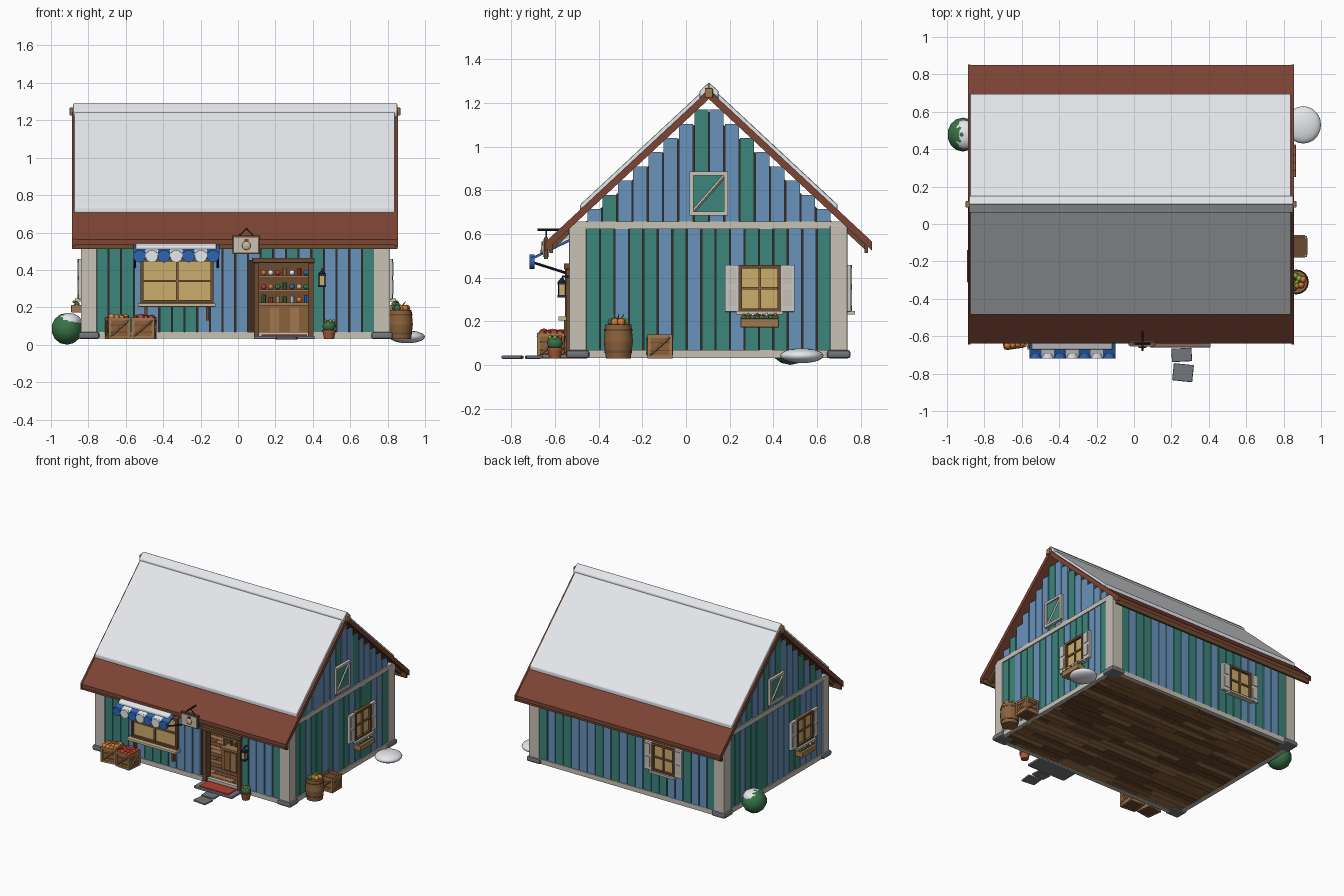
import bpy, bmesh, math, random
from mathutils import Matrix, Vector

if "Cube" in bpy.data.objects:
    bpy.data.objects.remove(bpy.data.objects["Cube"])
random.seed(4)

COL = dict(teal=(.045, .24, .2), blue=(.14, .29, .5), trim=(.58, .54, .47), roof=(.2, .058, .034),
           snow=(.78, .8, .83), wood=(.26, .12, .045), wood2=(.36, .19, .08), wood3=(.15, .07, .03),
           dark=(.05, .025, .015), glass=(.6, .42, .15), stone=(.17, .18, .2), green=(.04, .17, .06),
           red=(.45, .05, .03), orange=(.65, .2, .04), navy=(.03, .13, .45), terra=(.4, .1, .04),
           iron=(.02, .025, .04), pale=(.6, .48, .3), shutter=(.6, .6, .6), lime=(.25, .4, .05))
MATS = {}
for k, c in COL.items():
    MATS[k] = bpy.data.materials.new(k)
    MATS[k].diffuse_color = (*c, 1)
I = Matrix.Identity(4)


def add(name, bm, m, M=I, bev=0, smooth=False):
    bmesh.ops.transform(bm, matrix=M, verts=bm.verts)
    bmesh.ops.recalc_face_normals(bm, faces=bm.faces)
    for f in bm.faces:
        f.smooth = smooth and len(f.verts) < 5
    me = bpy.data.meshes.new(name)
    bm.to_mesh(me)
    bm.free()
    me.materials.append(MATS[m])
    ob = bpy.data.objects.new(name, me)
    bpy.context.collection.objects.link(ob)
    if bev:
        b = ob.modifiers.new("bevel", 'BEVEL')
        b.width, b.segments = bev, 2


def box(name, lo, hi, m, M=I, bev=0):
    bm = bmesh.new()
    bmesh.ops.create_cube(bm, size=1)
    lo, hi = Vector(lo), Vector(hi)
    T = Matrix.Translation((lo + hi) / 2) @ Matrix.Diagonal((*(hi - lo), 1))
    add(name, bm, m, M @ T, bev)


def rod(name, p, q, r, m, M=I, r2=None, seg=8):
    bm = bmesh.new()
    p, q = Vector(p), Vector(q)
    bmesh.ops.create_cone(bm, cap_ends=True, segments=seg, radius1=r, radius2=r if r2 is None else r2, depth=(q - p).length)
    R = Vector((0, 0, 1)).rotation_difference(q - p).to_matrix().to_4x4()
    add(name, bm, m, M @ Matrix.Translation((p + q) / 2) @ R, 0, seg > 8)


def ball(name, c, r, m, M=I, seg=12):
    bm = bmesh.new()
    bmesh.ops.create_uvsphere(bm, u_segments=seg, v_segments=max(6, seg // 2), radius=1)
    r = r if isinstance(r, tuple) else (r, r, r)
    add(name, bm, m, M @ Matrix.Translation(c) @ Matrix.Diagonal((*r, 1)), 0, True)


def prism(name, pts, x0, x1, m, bev=0):
    bm = bmesh.new()
    f = bm.faces.new([bm.verts.new((x0, y, z)) for y, z in pts])
    g = bmesh.ops.extrude_face_region(bm, geom=[f])
    bmesh.ops.translate(bm, vec=(x1 - x0, 0, 0), verts=[v for v in g['geom'] if isinstance(v, bmesh.types.BMVert)])
    add(name, bm, m, I, bev)


def frame(x, y, deg):
    """Local frame for a wall: -y faces outward."""
    return Matrix.Translation((x, y, 0)) @ Matrix.Rotation(math.radians(deg), 4, 'Z')


RY = .105                       # ridge position
def roof_z(y, top=1.255): return top - .93 * abs(y - RY)


def planks(name, M, u0, u1, n, z0, top, hole=None):
    w = (u1 - u0) / n
    for i in range(n):
        a, b = u0 + i * w, u0 + (i + 1) * w
        zb = z0
        if hole and b > hole[0] + .01 and a < hole[1] - .01:
            zb = hole[2]
        c = 'teal' if random.random() < .3 + .4 * (i % 2) else 'blue'
        box(name, (a + .003, -.012 - random.uniform(0, .004), zb), (b - .003, 0, top(a, b)), c, M)


# Walls: dark backing, coloured planks, gables
FR, RT, BK, LF = frame(0, -.515, 0), frame(.79, 0, 90), frame(0, .72, 180), frame(-.817, 0, -90)
flat = lambda a, b: .64
planks("front_plank", FR, -.76, .73, 22, .06, flat, (.1, .385, .45))
planks("back_plank", BK, -.73, .76, 22, .06, flat)
planks("right_plank", RT, -.46, .665, 17, .06, flat)
planks("left_plank", LF, -.665, .46, 17, .06, flat)
for s, M in ((1, RT), (-1, LF)):
    planks("gable_plank", M, s * RY - .56, s * RY + .56, 16, .65,
           lambda a, b: max(.67, 1.225 - .93 * max(abs(a - s * RY), abs(b - s * RY)) + .01))
for x0, x1, z0 in ((-.8, .1, .05), (.385, .78, .05), (.1, .385, .45)):
    box("front_backing", (x0, -.515, z0), (x1, -.5, .64), 'dark')
box("back_backing", (-.8, .705, .05), (.78, .72, .64), 'dark')
for x in (-.817, .775):
    prism("side_backing", [(-.5, .05), (.71, .05), (.71, .62), (RY, 1.16), (-.5, .62)], x, x + .015, 'dark')

# Corner posts, stone feet, sill and top beams
for x0, x1 in ((-.84, -.755), (.727, .813)):
    for y0, y1, e in ((-.535, -.457, -1), (.66, .74, 1)):
        box("corner_post", (x0, y0, .05), (x1, y1, .64), 'trim', bev=.004)
        box("stone_foot", (x0 - .014, y0 - .014, .03), (x1 + .014, y1 + .014, .068), 'stone', bev=.012)
for z0, z1 in ((.032, .068), (.622, .656)):
    for x in (-.838, .781):
        box("side_beam", (x, -.53, z0), (x + .03, .735, z1), 'trim')
    for y in (-.533, .708):
        box("long_beam", (-.83, y, z0), (.8, y + .03, z1), 'trim')

# Plank floor
nr = 26
for r in range(nr):
    y0 = -.51 + r * 1.22 / nr
    x = -.81
    while x < .78:
        e = min(.785, x + random.uniform(.25, .55))
        box("floor_plank", (x, y0, .035 + random.uniform(0, .004)), (e - .003, y0 + 1.22 / nr - .003, .052),
            random.choice(('wood', 'wood2', 'wood3')))
        x = e

# Roof, barge boards, eave boards, snow
def slope(name, s, d0, d1, top, thick, x0, x1, m, bev=0):
    y0, y1 = RY + s * d0, RY + s * d1
    a, b = roof_z(y0, top), roof_z(y1, top)
    prism(name, [(y0, a), (y1, b), (y1, b - thick), (y0, a - thick)], x0, x1, m, bev)


for s in (-1, 1):
    slope("roof_panel", s, 0, .745, 1.255, .028, -.88, .847, 'roof')
    slope("snow_blanket", s, .02, .59, 1.283, .03, -.877, .84, 'snow', .007)
    slope("ridge_snow", s, 0, .044, 1.295, .035, -.882, .852, 'snow', .006)
    for x in (-.887, .843):
        slope("barge_board", s, 0, .748, 1.26, .042, x, x + .012, 'roof')
    y = RY + s * .722
    box("eave_board", (-.887, y - .008, .513), (.853, y + .008, .548), 'wood3')
    for x in range(9):
        rx = -.82 + x * .2
        slope("rafter_tail", s, .61, .72, 1.228, .035, rx, rx + .025, 'wood3')
box("ridge_beam", (-.9, RY - .018, 1.225), (.868, RY + .018, 1.268), 'wood2', bev=.004)


# Windows
def window(M, u0, u1, z0, z1, shutters=True, flowers=True):
    box("window_glass", (u0, -.022, z0), (u1, -.005, z1), 'glass', M)
    t = .016
    for a, b, c, d in ((u0, u0 + t, z0, z1), (u1 - t, u1, z0, z1), (u0, u1, z0, z0 + t), (u0, u1, z1 - t, z1)):
        box("window_frame", (a, -.04, c), (b, -.01, d), 'wood3', M)
    uc, zc = (u0 + u1) / 2, (z0 + z1) / 2
    box("mullion", (uc - .006, -.033, z0), (uc + .006, -.01, z1), 'wood', M)
    box("mullion", (u0, -.032, zc - .006), (u1, -.01, zc + .006), 'wood', M)
    if shutters:
        for a in (u0 - .062, u1 - .002):
            box("shutter", (a, -.036, z0), (a + .064, -.014, z1), 'shutter', M, .003)
            for f in (.08, .55):
                box("shutter_panel", (a + .012, -.041, z0 + .21 * f + .01), (a + .052, -.03, z0 + .21 * f + .085), 'trim', M)
        box("window_sill", (u0 - .01, -.055, z0 - .012), (u1 + .01, -.01, z0 + .003), 'trim', M)
    if flowers:
        box("flower_box", (u0 + .01, -.075, .172), (u1 - .01, -.015, .212), 'wood2', M, .003)
        for i in range(8):
            u = u0 + .025 + i * (u1 - u0 - .05) / 7
            ball("leaf", (u, -.045, .216), .015, 'green', M, 8)
            ball("flower", (u, -.05 - .01 * (i % 2), .23), .008, ('red', 'orange', 'snow')[i % 3], M, 6)


window(RT, .24, .435, .243, .458)
window(LF, .128, .323, .243, .458)
window(BK, .235, .43, .243, .458, True, False)
window(FR, -.52, -.13, .222, .46, False, False)
box("front_sill", (-.535, -.07, .203), (-.12, -.005, .222), 'pale', FR, .003)
for x in (-.5, -.17):
    box("sill_bracket", (x, -.045, .13), (x + .015, -.01, .205), 'wood3', FR)

# Gable hatches
for s, M in ((1, RT), (-1, LF)):
    c = s * RY
    box("hatch", (c - .08, -.025, .69), (c + .08, -.01, .88), 'teal', M)
    for a, b, z0, z1 in ((-.088, -.07, .685, .885), (.07, .088, .685, .885), (-.088, .088, .685, .703), (-.088, .088, .867, .885)):
        box("hatch_frame", (c + a, -.035, z0), (c + b, -.01, z1), 'trim', M)
    rod("hatch_brace", (c - .07, -.026, .705), (c + .07, -.026, .865), .008, 'trim', M, seg=4)

# Striped awning with scallops, snow and struts
w = .46 / 7
for i in range(7):
    x, m = -.56 + i * w, ('navy', 'snow')[i % 2]
    prism("awning_stripe", [(-.53, .578), (-.712, .49), (-.712, .478), (-.53, .566)], x, x + w, m)
    rod("awning_scallop", (x + w / 2, -.718, .473), (x + w / 2, -.695, .473), w / 2, m, seg=16)
prism("awning_snow", [(-.53, .592), (-.67, .527), (-.67, .507), (-.53, .574)], -.548, -.115, 'snow', .005)
for x in (-.552, -.108):
    rod("awning_strut", (x, -.71, .472), (x, -.53, .415), .006, 'iron')

# Doorway
for x in (.085, .375):
    box("door_post", (x, -.55, .045), (x + .028, -.49, .45), 'wood3')
box("door_lintel", (.078, -.56, .438), (.41, -.49, .465), 'wood3', bev=.003)
box("door_step", (.085, -.66, .03), (.41, -.52, .048), 'stone', bev=.005)
box("door_mat", (.125, -.645, .047), (.37, -.545, .055), 'red', bev=.002)
for c, a, h in (((.255, -.7), 3, .036), ((.262, -.795), -6, .046)):
    M = frame(*c, a)
    box("stepping_stone", (-.054, -h, .028), (.054, h, .042), 'stone', M, .005)

# Shop shelf behind the doorway
box("shelf_back", (.09, -.2, .05), (.41, -.185, .47), 'wood3')
box("shelf_cabinet", (.09, -.33, .052), (.41, -.2, .21), 'wood')
box("shelf_counter", (.085, -.34, .21), (.415, -.19, .225), 'wood2')
for i in range(5):
    box("cabinet_board", (.118 + i * .053, -.338, .06), (.167 + i * .053, -.328, .2), ('wood', 'wood2')[i % 2])
for z in (.295, .37, .45):
    box("shelf_board", (.09, -.31, z - .012), (.41, -.19, z), 'wood2')
for x in (.09, .398):
    box("shelf_side", (x, -.31, .22), (x + .012, -.19, .46), 'wood')
for z in (.225, .295, .37):
    for i in range(7):
        x, m = .137 + i * .038, random.choice(('red', 'green', 'orange', 'navy', 'snow', 'pale'))
        if random.random() < .5:
            ball("shelf_good", (x, -.27, z + .015), .015, m, seg=8)
        else:
            rod("shelf_jar", (x, -.27, z), (x, -.27, z + random.uniform(.025, .045)), .012, m)

# Hanging sign
rod("sign_bracket", (.045, -.68, .62), (.045, -.5, .62), .006, 'iron')
for x in (0, .09):
    rod("sign_chain", (x, -.64, .578), (.045, -.64, .62), .003, 'iron')
box("sign_edge", (-.03, -.65, .485), (.117, -.632, .583), 'wood3')
box("sign_board", (-.021, -.656, .494), (.108, -.627, .574), 'trim')
ball("sign_lamp", (.045, -.657, .53), (.024, .008, .024), 'pale')
box("sign_lamp_base", (.035, -.662, .55), (.055, -.65, .565), 'wood3')

# Wall lantern
L = frame(.45, -.568, 0)
box("lantern_glass", (-.015, -.015, .32), (.015, .015, .37), 'glass', L)
for z in (.308, .368):
    box("lantern_plate", (-.021, -.021, z), (.021, .021, z + .012), 'iron', L)
rod("lantern_cap", (0, 0, .38), (0, 0, .4), .02, 'iron', L, .004, 4)
rod("lantern_arm", (0, 0, .405), (0, .045, .405), .005, 'iron', L)
for x in (-.016, .016):
    for y in (-.016, .016):
        rod("lantern_bar", (x, y, .315), (x, y, .37), .003, 'iron', L, seg=4)


# Crates, filled with fruit
def crate(x, y, a, s, h, fruit=None):
    M = frame(x, y, a)
    box("crate_core", (-s + .008, -s + .008, .035), (s - .008, s - .008, .03 + h - .02), 'wood3', M)
    for k in range(4):
        R = M @ Matrix.Rotation(k * math.pi / 2, 4, 'Z')
        for j in range(3):
            z = .032 + j * h / 3
            box("crate_slat", (-s + .004, -s + .003, z), (s - .004, -s + .01, z + h / 3 - .006), 'wood', R)
        for z in (.03, .03 + h - .016):
            box("crate_rail", (-s, -s, z), (s, -s + .01, z + .016), 'wood2', R)
        box("crate_corner", (-s, -s, .03), (-s + .016, -s + .016, .03 + h), 'wood2', R)
        rod("crate_brace", (-s + .012, -s + .003, .045), (s - .012, -s + .003, .015 + h), .006, 'wood2', R, seg=4)
    if fruit:
        for i in range(16):
            u, v = (i % 4 - 1.5) * s * .45, (i // 4 - 1.5) * s * .45
            ball("fruit", (u, v, .025 + h + random.uniform(-.006, .008)), .019, fruit, M, 8)


crate(-.642, -.605, 8, .06, .115, 'orange')
crate(-.502, -.615, -5, .062, .115, 'red')
crate(.868, -.12, 0, .057, .11)

# Barrel with greens
B = frame(.868, -.31, 0)
for z0, z1, r0, r1 in ((.03, .107, .057, .067), (.107, .185, .067, .06)):
    rod("barrel_body", (0, 0, z0), (0, 0, z1), r0, 'wood', B, r1, 16)
for z, r in ((.055, .063), (.155, .065)):
    rod("barrel_hoop", (0, 0, z), (0, 0, z + .01), r, 'wood3', B, seg=16)
for i in range(9):
    t = i * 2.4
    r = .013 * math.sqrt(i)
    ball("barrel_produce", (r * math.cos(t), r * math.sin(t), .195), .019, ('lime', 'green', 'orange')[i % 3], B, 8)
for t in (0, 2, 4):
    rod("barrel_leaf", (0, 0, .19), (.03 * math.cos(t), .03 * math.sin(t), .235), .008, 'lime', B, .001, 5)

# Potted plant
rod("plant_pot", (.487, -.6, .03), (.487, -.6, .075), .026, 'terra', r2=.036, seg=12)
rod("pot_rim", (.487, -.6, .07), (.487, -.6, .08), .038, 'terra', seg=12)
ball("pot_plant", (.487, -.6, .1), (.037, .037, .034), 'green', seg=10)
for t in range(5):
    ball("pot_bloom", (.487 + .025 * math.cos(t * 1.26), -.6 + .025 * math.sin(t * 1.26), .125), .01, ('lime', 'red')[t % 2], seg=6)

# Snowy bush and snow drift
ball("bush", (-.915, .478, .085), (.085, .093, .085), 'green', seg=14)
ball("bush_snow", (-.905, .478, .125), (.07, .08, .045), 'snow', seg=14)
ball("snow_drift", (.905, .53, .042), (.095, .1, .034), 'snow', seg=20)

for m in bpy.data.materials:
    if m.users and not m.is_grease_pencil:
        m.use_nodes = True
        m.node_tree.nodes["Principled BSDF"].inputs["Base Color"].default_value = m.diffuse_color
